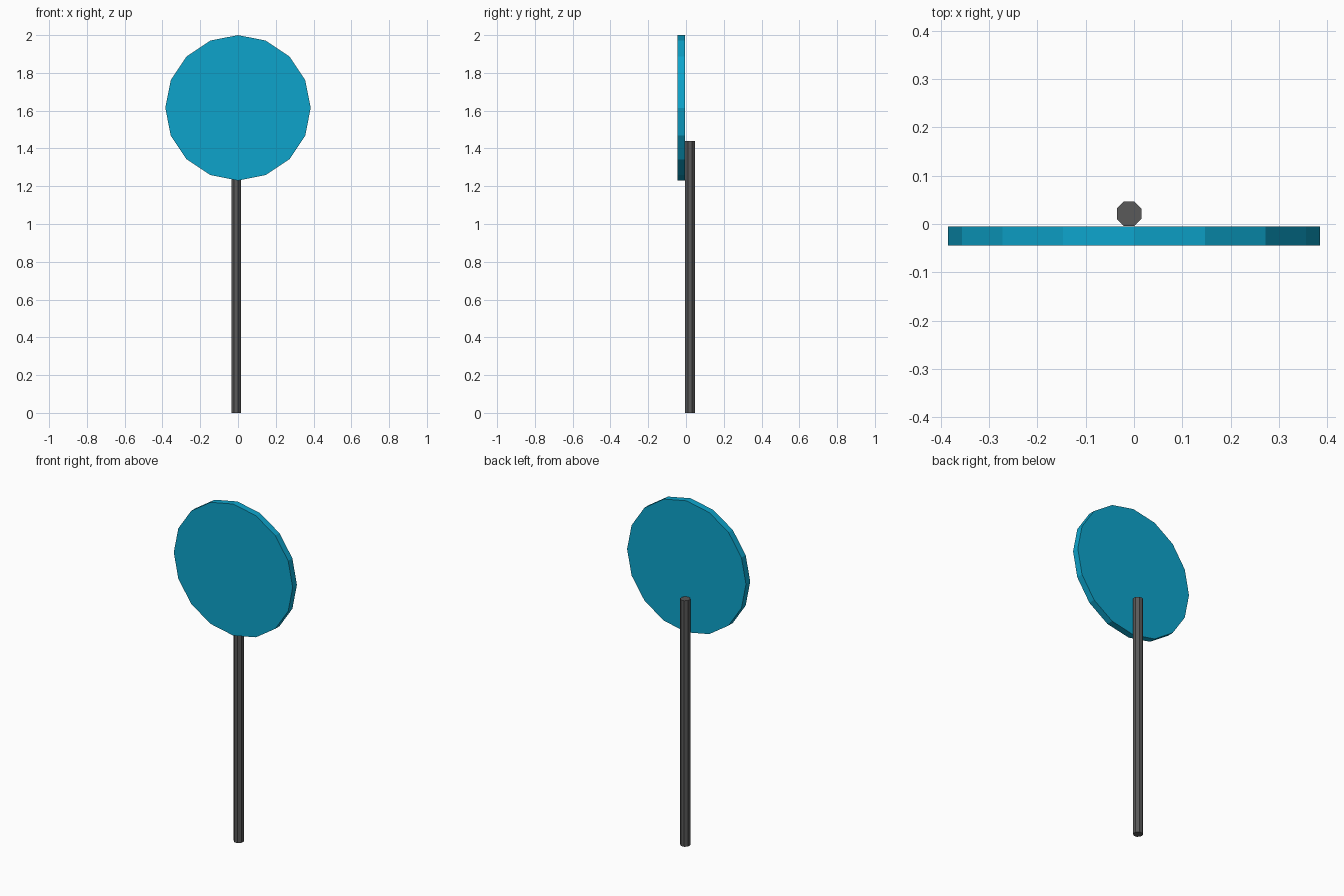
import bpy
from math import cos, pi

if "Cube" in bpy.data.objects:
    bpy.data.objects.remove(bpy.data.objects["Cube"])


def material(name, rgb):
    mat = bpy.data.materials.new(name)
    mat.diffuse_color = (*rgb, 1)
    mat.use_nodes = True
    mat.node_tree.nodes["Principled BSDF"].inputs["Base Color"].default_value = mat.diffuse_color
    return mat


def prism(name, sides, radius, depth, location, rotation, mat):
    bpy.ops.mesh.primitive_cylinder_add(vertices=sides, radius=radius, depth=depth,
                                        location=location, rotation=rotation)
    obj = bpy.context.object
    obj.name = name
    obj.data.materials.append(mat)
    return obj


blue = material("sign_blue", (0.004, 0.37, 0.6))
grey = material("post_grey", (0.1, 0.1, 0.1))

# Round 16-sided sign plate, facing the front
prism("sign_disc", 16, 0.385, 0.039, (0, -0.0245, 1.615), (pi / 2, 0, 0), blue)

# Octagonal post behind the plate, flats facing the axes
prism("post", 8, 0.0255 / cos(pi / 8), 1.44, (-0.01, 0.0212, 0.72), (0, 0, pi / 8), grey)
